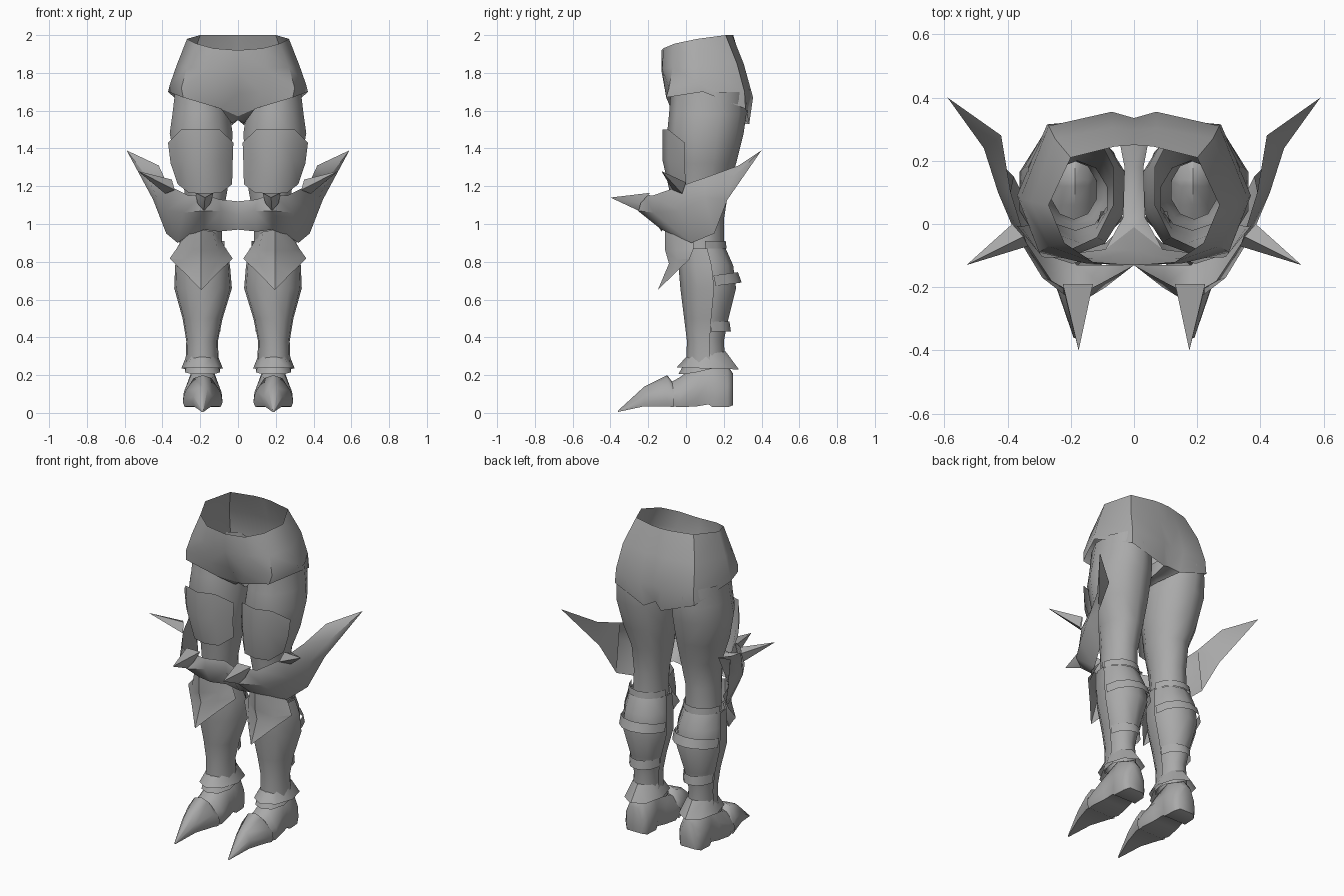
import bpy, bmesh, math

steel = bpy.data.materials.new("grey_steel")
steel.diffuse_color = (0.4, 0.4, 0.4, 1)


def make(name, rows, closed=False, extra=()):
    """Skin a grid of points (rows of equal length), then mirror it to the other side."""
    bm = bmesh.new()
    grid = [[bm.verts.new(p) for p in row] for row in rows]
    n = len(grid[0])
    for a, b in zip(grid, grid[1:]):
        for i in range(n if closed else n - 1):
            j = (i + 1) % n
            bm.faces.new((a[i], b[i], b[j], a[j]))
    for cells in extra:
        bm.faces.new([grid[r][c] for r, c in cells])
    bmesh.ops.remove_doubles(bm, verts=bm.verts, dist=0.0005)
    bmesh.ops.recalc_face_normals(bm, faces=bm.faces)
    mesh = bpy.data.meshes.new(name)
    bm.to_mesh(mesh)
    bm.free()
    mesh.materials.append(steel)
    obj = bpy.data.objects.new(name, mesh)
    bpy.context.collection.objects.link(obj)
    bpy.ops.object.select_all(action='DESELECT')
    obj.select_set(True)
    bpy.context.view_layer.objects.active = obj
    bpy.ops.object.shade_smooth_by_angle(angle=math.radians(50))
    obj.modifiers.new("mirror", 'MIRROR')
    return obj


def arc(z, x0, x1, y0, y1, start=0, end=360, n=10, tilt=0, peak=0):
    """Oval cross-section, 0 degrees = front, 90 = outer side; tilt lifts the front, peak the middle."""
    full = end - start == 360
    pts = []
    for i in range(n if full else n + 1):
        t = i / n
        a = math.radians(start + (end - start) * t)
        pts.append(((x0 + x1) / 2 + (x1 - x0) / 2 * math.sin(a),
                    (y0 + y1) / 2 - (y1 - y0) / 2 * math.cos(a),
                    z + tilt * math.cos(a) + peak * min(1, 2 - 2 * abs(2 * t - 1))))
    return pts


def spike(name, base, tip):
    make(name, [base, [tip] * len(base)], closed=True)


# Shorts: columns run from front centre round the hip to back centre
waist = [(0, -.13, 1.92), (.13, -.12, 1.93), (.22, -.06, 1.955), (.27, .06, 1.98),
         (.20, .21, 2.0), (.06, .245, 2.0), (0, .25, 2.0)]
belly = [(0, -.13, 1.81), (.15, -.125, 1.82), (.27, -.07, 1.83), (.325, .07, 1.84),
         (.25, .27, 1.85), (.07, .305, 1.85), (0, .295, 1.85)]
hips = [(0, -.085, 1.69), (.12, -.11, 1.70), (.30, -.09, 1.72), (.36, .08, 1.74),
        (.27, .31, 1.70), (.07, .355, 1.67), (0, .335, 1.68)]
hem = [(0, -.01, 1.57), (.09, -.08, 1.61), (.29, -.105, 1.67), (.37, .09, 1.70),
       (.275, .315, 1.61), (.06, .335, 1.53), (0, .305, 1.56)]
make("shorts", [waist, belly, hips, hem])
make("crotch", [[hem[0], hem[1]], [(0, .04, 1.55), (.035, .02, 1.535)],
                [(0, .18, 1.55), (.03, .18, 1.525)], [hem[6], hem[5]]])

# Thigh sleeve down to the knee
make("thigh", [arc(*r) for r in (
    (1.70, .06, .34, -.08, .32), (1.58, .035, .355, -.09, .32), (1.48, .02, .37, -.10, .305),
    (1.32, .03, .34, -.08, .265), (1.18, .05, .29, -.06, .225), (1.02, .08, .28, -.04, .20),
    (.86, .08, .29, -.02, .20))], closed=True)
make("thigh_plate", [arc(z, x0, x1, y0, y1, -64, 64, 4, peak=p) for z, x0, x1, y0, y1, p in (
    (1.43, .005, .39, -.125, .30, .07), (1.32, .01, .375, -.125, .29, .02),
    (1.21, .015, .335, -.085, .22, -.045))])

# Calf and shin
shin = [(.87, .07, .31, -.03, .21), (.78, .05, .325, -.03, .25), (.66, .04, .33, -.02, .265),
        (.50, .09, .285, .0, .225), (.38, .115, .265, .015, .20), (.24, .11, .27, .01, .21)]
make("calf", [arc(*r) for r in shin], closed=True)
make("shin_plate", [arc(z, a - .01, b + .01, c - .01, d + .01, -100, 100, 6)
                    for z, a, b, c, d in shin])


def strap(name, z0, z1, x0, x1, y0, y1, tilt, flare):
    make(name, [arc(z1, x0, x1, y0, y1, 97, 263, 6, tilt),
                arc(z0, x0, x1, y0, y1 + flare, 97, 263, 6, tilt)])


strap("knee_strap", .87, .91, .07, .31, -.04, .21, 0, .005)
strap("calf_strap", .67, .725, .037, .333, -.02, .275, -.02, .02)
strap("lower_strap", .43, .485, .092, .282, .0, .23, 0, .008)

# Big knee guard sweeping round the outside into a horn
top = [(0, -.13, 1.12), (.10, -.185, 1.13), (.18, -.225, 1.16), (.26, -.18, 1.15),
       (.34, -.06, 1.19), (.39, .10, 1.245), (.42, .28, 1.31), (.59, .40, 1.39)]
mid = [(0, -.13, 1.05), (.09, -.20, 1.07), (.18, -.255, 1.07), (.29, -.17, 1.06),
       (.375, -.03, 1.07), (.43, .10, 1.14), (.475, .24, 1.24), (.59, .40, 1.39)]
bottom = [(0, -.12, .97), (.10, -.13, .96), (.18, -.13, .97), (.26, -.06, .94),
          (.32, .03, .90), (.38, .15, .95), (.45, .22, 1.13), (.59, .40, 1.39)]
make("knee_guard", [top, mid, bottom],
     extra=[((0, 5), (0, 6), (2, 6), (2, 5)), ((0, 6), (0, 7), (2, 6))])
spike("knee_spike", [(.13, -.19, 1.165), (.225, -.19, 1.165), (.215, -.24, 1.11),
                     (.18, -.25, 1.07), (.145, -.24, 1.11)], (.175, -.40, 1.14))
spike("side_spike", [(.335, -.07, 1.18), (.35, -.04, 1.235), (.385, .0, 1.22),
                     (.385, -.02, 1.16)], (.53, -.13, 1.28))

# Pointed plate under the knee
c = .195
make("lower_knee_plate", [
    [(c - .09, .04, .94), (c - .06, -.07, .96), (c, -.11, .97), (c + .06, -.07, .96), (c + .09, .04, .94)],
    [(c - .13, .04, .87), (c - .09, -.05, .86), (c, -.11, .86), (c + .09, -.05, .86), (c + .13, .04, .87)],
    [(c - .165, .02, .82), (c - .09, -.05, .81), (c, -.09, .79), (c + .09, -.05, .81), (c + .165, .02, .82)],
    [(c - .165, .02, .815), (c - .08, -.065, .733), (c, -.15, .65), (c + .08, -.065, .733), (c + .165, .02, .815)]])

# Flared ankle cuffs, the lower one only at the front
make("upper_cuff", [arc(.31, .11, .27, .0, .21, n=8, tilt=-.015),
                    arc(.235, .08, .30, -.05, .28, n=8, tilt=.005)], closed=True)
make("lower_cuff", [arc(.28, .11, .27, .0, .20, -110, 110, 6),
                    arc(.235, .09, .285, -.04, .23, -110, 110, 6, peak=-.03)])


# Boot and toe cap: sections along y as (y, half width, sole height, top height)
def shoe(name, sections):
    shape = [(-.9, 0), (.9, 0), (1, .2), (.95, .5), (.5, .9), (0, 1), (-.5, .9), (-.95, .5), (-1, .2)]
    make(name, [[(.187 + w * u, y, lo + (hi - lo) * v) for u, v in shape]
                for y, w, lo, hi in sections], closed=True, extra=[[(-1, i) for i in range(9)]])


shoe("boot", [(-.12, .08, .04, .14), (-.03, .105, .03, .19), (.06, .09, .035, .26),
              (.12, .08, .045, .29), (.14, .085, .03, .29), (.22, .08, .03, .25), (.248, .055, .04, .21)])
shoe("toe_cap", [(-.065, .105, .03, .155), (-.10, .095, .035, .20), (-.22, .052, .035, .14),
                 (-.36, .004, .005, .012)])
